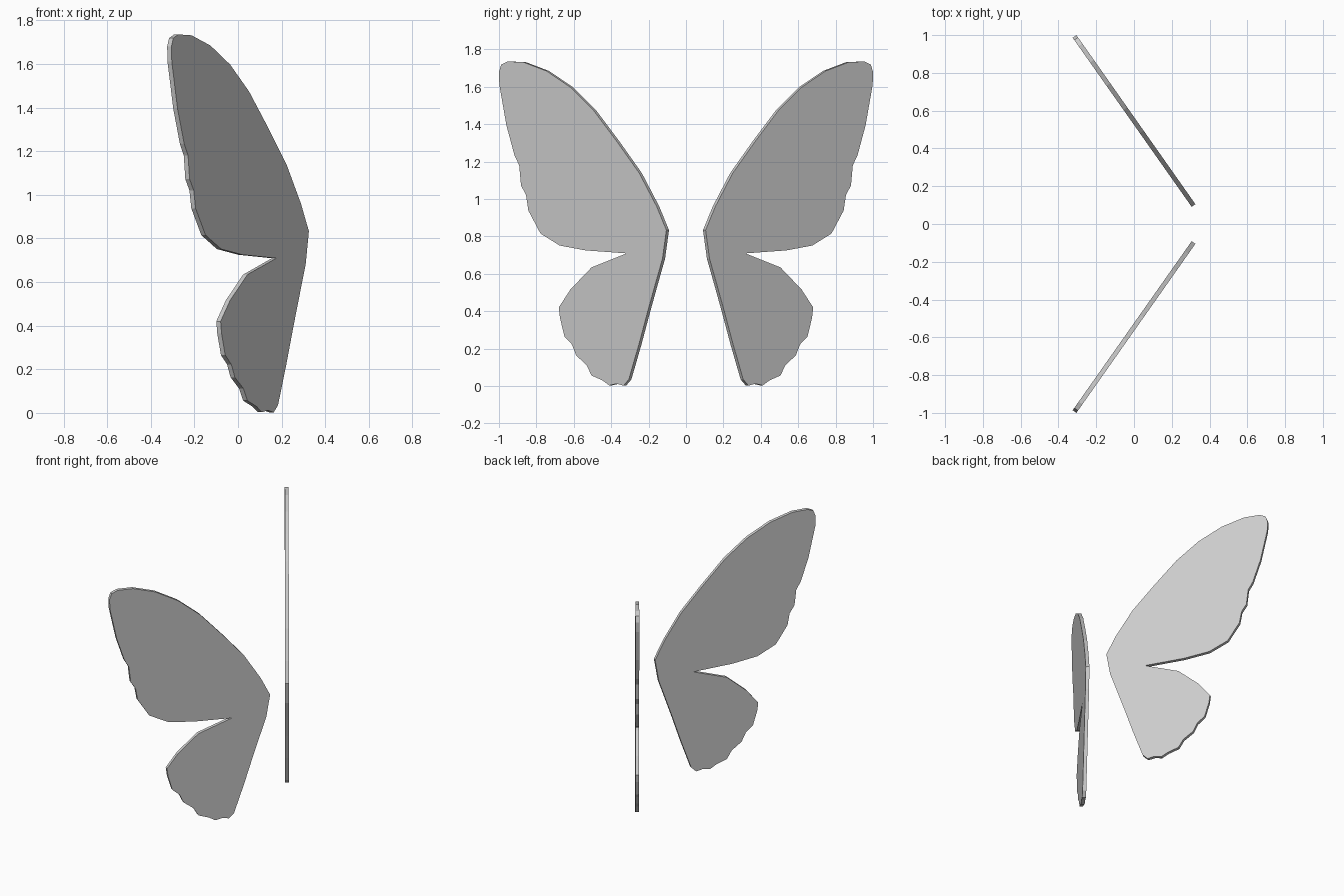
import bpy, bmesh
from mathutils import Vector

# Wing outline (y, z), seen from the side, starting at the root
outline = [
    (.105, .833), (.157, .96), (.25, 1.138), (.366, 1.302), (.495, 1.474),
    (.618, 1.597), (.746, 1.684), (.869, 1.731), (.955, 1.735), (.988, 1.718),
    (1.0, 1.68), (.998, 1.61), (.96, 1.393), (.917, 1.233), (.892, 1.18),
    (.882, 1.072), (.855, 1.02), (.843, .938), (.778, .815), (.676, .751),
    (.537, .725), (.318, .709), (.505, .634), (.618, .516), (.68, .42),
    (.674, .365), (.65, .265), (.61, .222), (.587, .163), (.532, .112),
    (.505, .056), (.447, .03), (.41, .003), (.372, .012), (.334, .002),
    (.306, .035), (.252, .222), (.204, .402), (.16, .56), (.126, .68),
]
SLOPE = 0.63 / 0.895                     # backward sweep of the wing
THICK = Vector((-.0197, -.014, 0))       # thickness across the wing plane


def make_wing(name, side):
    bm = bmesh.new()
    verts = [bm.verts.new((.325 - (y - .105) * SLOPE, y, z)) for y, z in outline]
    face = bm.faces.new(verts)
    ext = bmesh.ops.extrude_face_region(bm, geom=[face], use_keep_orig=True)
    moved = [g for g in ext["geom"] if isinstance(g, bmesh.types.BMVert)]
    bmesh.ops.translate(bm, verts=moved, vec=THICK)
    for v in bm.verts:
        v.co.y *= side
    bmesh.ops.recalc_face_normals(bm, faces=bm.faces[:])
    mesh = bpy.data.meshes.new(name)
    bm.to_mesh(mesh)
    bm.free()
    bpy.context.collection.objects.link(bpy.data.objects.new(name, mesh))


# Mirrored pair of wings
for name, side in (("left_wing", 1), ("right_wing", -1)):
    make_wing(name, side)
